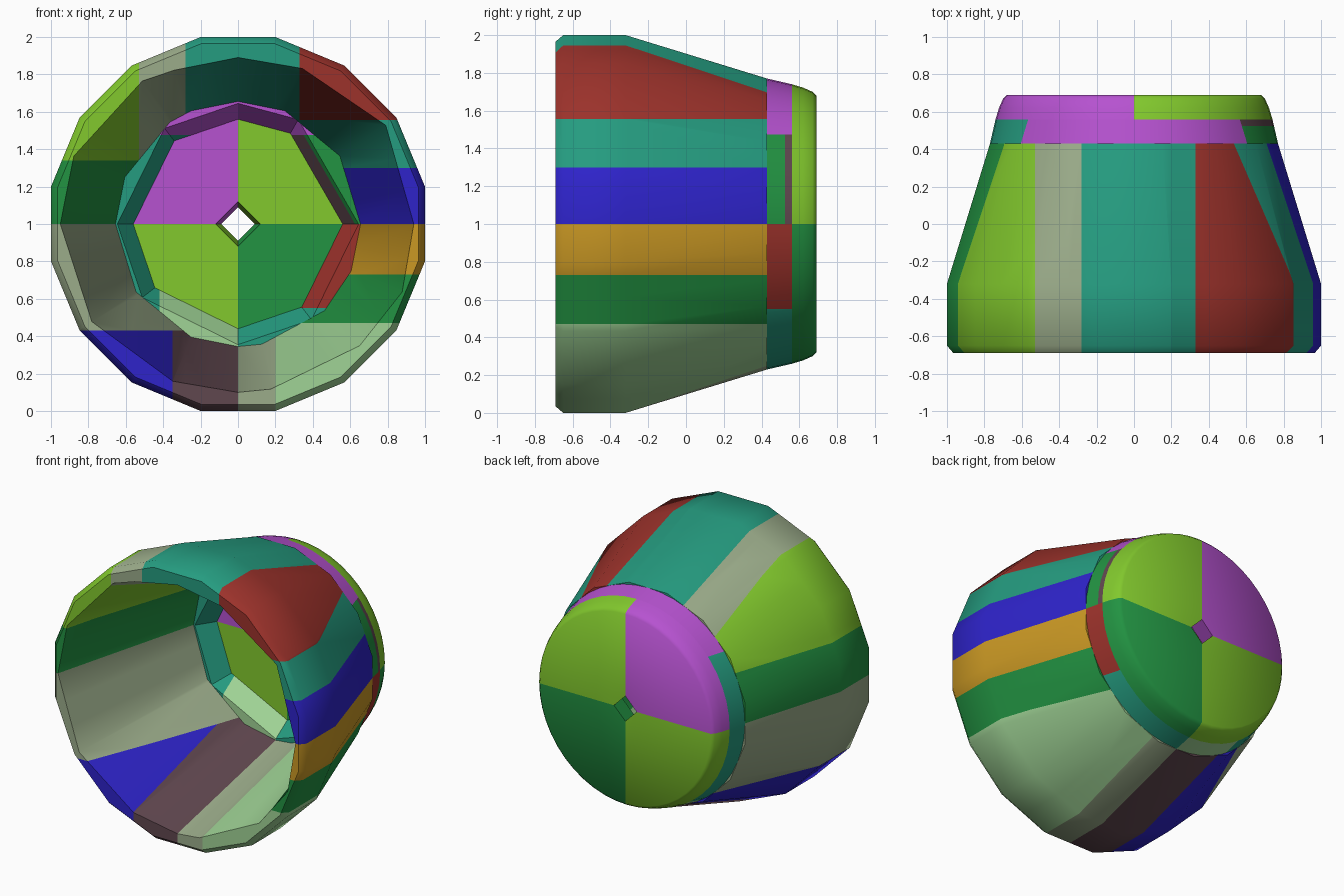
import bpy
import bmesh
import math

if "Cube" in bpy.data.objects:
    bpy.data.objects.remove(bpy.data.objects["Cube"], do_unlink=True)

# Flat colours, given as sRGB bytes
COLOURS = {
    "teal": (37, 156, 128), "red": (156, 50, 43), "blue": (46, 35, 202),
    "gold": (203, 153, 36), "green": (34, 147, 66), "sage": (155, 172, 138),
    "pale_green": (160, 212, 150), "brown": (96, 71, 79),
    "lime": (130, 201, 45), "purple": (182, 82, 208),
}
NAMES = list(COLOURS)


def linear(byte):
    c = byte / 255
    return c / 12.92 if c <= 0.04045 else ((c + 0.055) / 1.055) ** 2.4


MATERIALS = []
for name, rgb in COLOURS.items():
    mat = bpy.data.materials.new(name)
    mat.use_nodes = True
    colour = [linear(b) for b in rgb] + [1.0]
    mat.diffuse_color = colour
    bsdf = mat.node_tree.nodes["Principled BSDF"]
    bsdf.inputs["Base Color"].default_value = colour
    bsdf.inputs["Roughness"].default_value = 0.6
    MATERIALS.append(mat)


def radius_at(shape, a):
    """Radius at angle a (degrees): a number is a circle, a dict a polygon."""
    if not isinstance(shape, dict):
        return shape
    corners = sorted(shape.items())
    corners.append((corners[0][0] + 360, corners[0][1]))
    if a < corners[0][0]:
        a += 360
    for (a1, r1), (a2, r2) in zip(corners, corners[1:]):
        if a1 <= a <= a2:
            s1, s2, s = (math.sin(math.radians(d)) for d in (a - a1, a2 - a, a2 - a1))
            return r1 * r2 * s / (r1 * s1 + r2 * s2)


def regular(r, sides, first=0):
    return {first + i * 360 / sides: r for i in range(sides)}


def lathe(name, profile, segments, cuts, rule, smooth):
    """Closed profile of (shape, y) round the y axis, cut and coloured."""
    bm = bmesh.new()
    rings = []
    for i in range(segments):
        deg = 360 * i / segments
        a = math.radians(deg)
        ring = []
        for shape, y in profile:
            r = radius_at(shape, deg)
            ring.append(bm.verts.new((r * math.cos(a), y, 1 + r * math.sin(a))))
        rings.append(ring)
    n = len(profile)
    for i in range(segments):
        p, q = rings[i], rings[(i + 1) % segments]
        for j in range(n):
            k = (j + 1) % n
            bm.faces.new((p[j], p[k], q[k], q[j]))
    # Cut along the colour borders: axis, position, half (-1 right, 1 left, 0 both)
    for axis, c, half in cuts:
        faces = [f for f in bm.faces if f.calc_center_median().x * half >= 0]
        edges = {e for f in faces for e in f.edges}
        verts = {v for f in faces for v in f.verts}
        co, no = [0, 0, 0], [0, 0, 0]
        co[axis], no[axis] = c, 1
        bmesh.ops.bisect_plane(bm, geom=[*verts, *edges, *faces], dist=1e-4,
                               plane_co=co, plane_no=no)
    bmesh.ops.recalc_face_normals(bm, faces=bm.faces[:])
    for f in bm.faces:
        f.material_index = NAMES.index(rule(*f.calc_center_median()))
    mesh = bpy.data.meshes.new(name)
    bm.to_mesh(mesh)
    bm.free()
    for mat in MATERIALS:
        mesh.materials.append(mat)
    obj = bpy.data.objects.new(name, mesh)
    bpy.context.collection.objects.link(obj)
    bpy.ops.object.select_all(action="DESELECT")
    obj.select_set(True)
    bpy.context.view_layer.objects.active = obj
    bpy.ops.object.shade_smooth_by_angle(angle=math.radians(smooth))


def shell_colour(x, y, z):
    if x > 0:
        if z < 0.47:
            return "pale_green" if x > 0.2 else "sage"
        for top, colour in ((0.73, "green"), (1.0, "gold"), (1.3, "blue")):
            if z < top:
                return colour
        return "teal" if z < 1.555 or x < 0.33 else "red"
    if z < 0.43:
        return "brown" if x > -0.35 else "blue"
    if z < 1.34:
        return "sage" if z < 1.0 else "green"
    if x < -0.53:
        return "lime"
    return "sage" if x < -0.28 else "teal"


def neck_colour(x, y, z):
    if z > 1.475:
        return "purple"
    if x > 0:
        if z > 1:
            outside = math.hypot(x, z - 1) > 0.7
            return "green" if y < (0.525 if outside else 0.46) else "brown"
        return "red" if z > 0.55 else "teal"
    return "pale_green" if x > -0.42 and z < 1 else "teal"


def plate_colour(x, y, z):
    if z > 1:
        return "lime" if x > 0 else "purple"
    return "green" if x > 0 else "lime"


X, Y, Z = 0, 1, 2

# Flared shell, open to the front, with long flat facets inside
rim = {0: 0.94, 33.75: 0.95, 67.5: 0.90, 90: 0.89, 112.5: 0.89, 123.75: 0.92,
       157.5: 0.95, 180: 0.95, 213.75: 0.94, 247.5: 0.91, 270: 0.90,
       281.25: 0.90, 315: 0.92, 337.5: 0.95}
throat = {a: 0.655 for a in rim}
lathe("flared_shell",
      [(rim, -0.69), (regular(0.985, 16, 11.25), -0.69),
       (regular(1.0196, 16, 11.25), -0.65), (regular(1.0196, 16, 11.25), -0.32),
       (regular(0.785, 16, 11.25), 0.43), (throat, 0.43)],
      32,
      [(X, 0, 0), (X, -0.53, -1), (X, -0.35, -1), (X, -0.28, -1), (X, 0.2, 1),
       (X, 0.33, 1), (Z, 0.43, -1), (Z, 1.34, -1), (Z, 0.47, 1), (Z, 0.73, 1),
       (Z, 1.3, 1), (Z, 1.555, 1), (Z, 1.0, 0)],
      shell_colour, 45)

# Neck ring behind the shell, faceted inside
NECK_CORNERS = (0, 60, 90, 127.5, 180, 217.5, 270, 307.5)
lathe("neck_ring",
      [({a: 0.645 for a in NECK_CORNERS}, 0.43), (0.77, 0.43), (0.74, 0.56),
       ({a: 0.56 for a in NECK_CORNERS}, 0.56)],
      48,
      [(X, 0, 0), (X, -0.42, -1), (Y, 0.46, 1), (Y, 0.525, 1), (Z, 0.55, 1),
       (Z, 1.0, 0), (Z, 1.475, 0)],
      neck_colour, 20)

# Back plate in quarters with a diamond hole and a softly rounded rim
lathe("back_plate",
      [(regular(0.12, 4), 0.56), (0.74, 0.56), (0.722, 0.62), (0.70, 0.67),
       (0.68, 0.69), (regular(0.09, 4), 0.69)],
      48, [(X, 0, 0), (Z, 1.0, 0)], plate_colour, 50)
